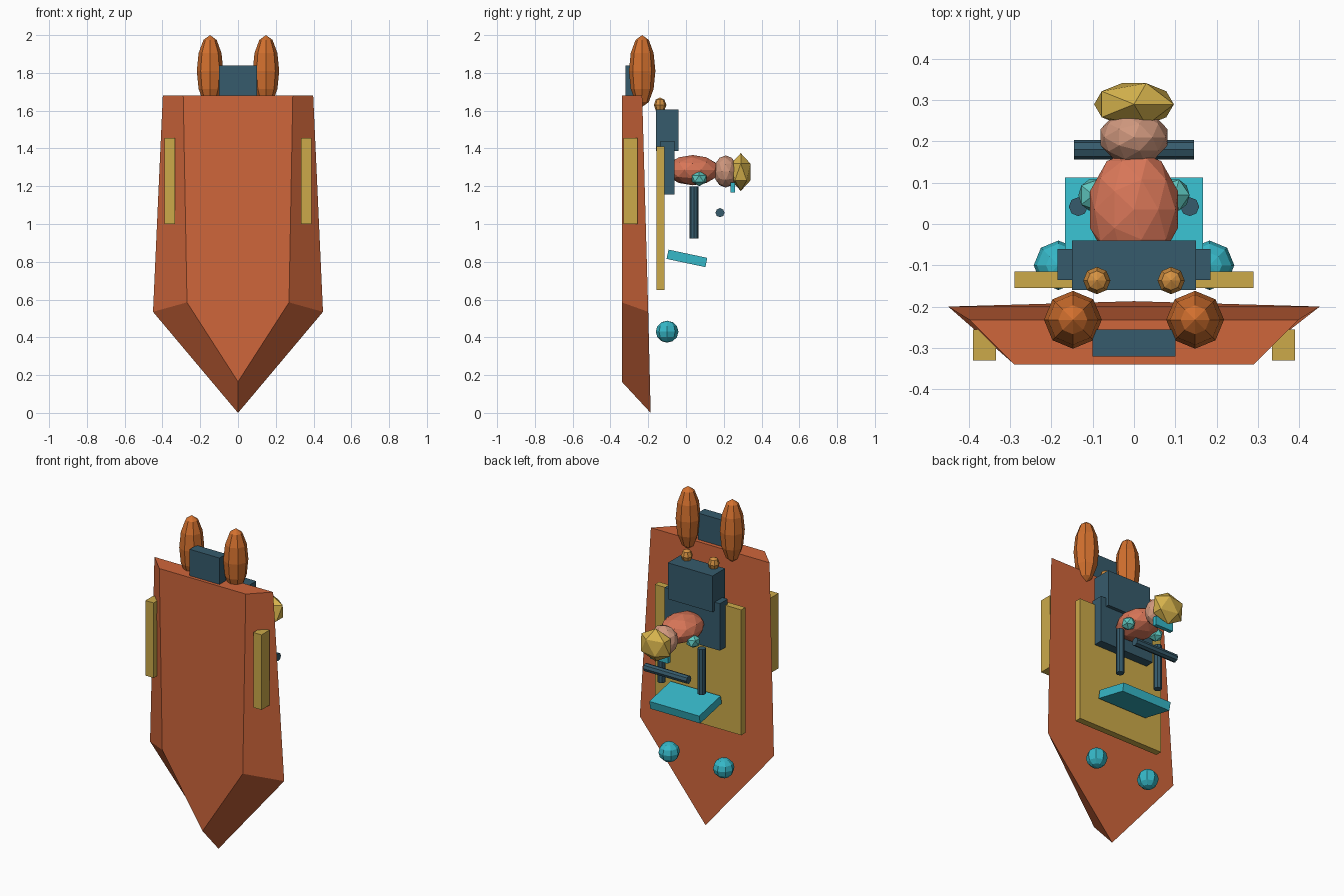
import bpy, bmesh
from math import radians

cube = bpy.data.objects.get("Cube")
if cube:
    bpy.data.objects.remove(cube, do_unlink=True)


def material(name, *rgb):
    lin = [((c / 255 + 0.055) / 1.055) ** 2.4 for c in rgb] + [1]
    m = bpy.data.materials.new(name)
    m.use_nodes = True
    m.diffuse_color = lin
    m.node_tree.nodes["Principled BSDF"].inputs["Base Color"].default_value = lin
    return m


HULL = material("hull rust", 207, 102, 59)
SLATE = material("slate blue", 54, 91, 108)
BRASS = material("brass yellow", 204, 170, 74)
TEAL = material("teal", 54, 184, 200)
ORANGE = material("pod orange", 210, 112, 46)
AMBER = material("knob amber", 212, 145, 65)
CORAL = material("coral", 216, 118, 88)
SKIN = material("skin", 208, 152, 126)
AQUA = material("pale aqua", 95, 200, 192)
GOLD = material("helmet gold", 218, 182, 78)


def finish(name, mat, bm, loc=(0, 0, 0), scale=(1, 1, 1), rot=(0, 0, 0)):
    me = bpy.data.meshes.new(name)
    bmesh.ops.recalc_face_normals(bm, faces=bm.faces)
    bm.to_mesh(me)
    bm.free()
    me.materials.append(mat)
    ob = bpy.data.objects.new(name, me)
    ob.location, ob.scale = loc, scale
    ob.rotation_euler = [radians(a) for a in rot]
    bpy.context.collection.objects.link(ob)
    return ob


def box(name, mat, loc, size, rot=(0, 0, 0)):
    bm = bmesh.new()
    bmesh.ops.create_cube(bm, size=1)
    return finish(name, mat, bm, loc, size, rot)


def ball(name, mat, loc, radii, rings=6):
    bm = bmesh.new()
    bmesh.ops.create_uvsphere(bm, u_segments=8, v_segments=rings, radius=1)
    return finish(name, mat, bm, loc, radii)


def gem(name, mat, loc, radii, detail=1):
    bm = bmesh.new()
    bmesh.ops.create_icosphere(bm, subdivisions=detail, radius=1)
    return finish(name, mat, bm, loc, radii)


def rod(name, mat, loc, radius, length, rot=(0, 0, 0)):
    bm = bmesh.new()
    bmesh.ops.create_cone(bm, cap_ends=True, segments=8, radius1=radius,
                          radius2=radius, depth=length)
    return finish(name, mat, bm, loc, rot=rot)


# Hull: matching keel and deck outlines joined by sloping sides
def outline(bm, stern, shoulder, tip):
    pts = [(-stern[0], *stern[1:]), (-shoulder[0], *shoulder[1:]), (0, *tip),
           shoulder, stern]
    return [bm.verts.new(p) for p in pts]


bm = bmesh.new()
keel = outline(bm, (0.29, -0.34, 1.68), (0.27, -0.34, 0.585), (-0.34, 0.165))
deck = outline(bm, (0.398, -0.232, 1.68), (0.45, -0.2, 0.535), (-0.187, 0))
bm.faces.new(keel)
for i in range(5):
    j = (i + 1) % 5
    bm.faces.new((keel[i], keel[j], deck[j], deck[i]))
bm.faces.new((deck[0], deck[1], deck[3], deck[4]))
bm.faces.new(deck[1:4])
finish("hull", HULL, bm)

# Stern block, deck plate and seat
box("engine_block", SLATE, (0, -0.288, 1.74), (0.2, 0.065, 0.2))
box("deck_plate", BRASS, (0, -0.135, 1.03), (0.58, 0.04, 0.76))
box("seat_base", SLATE, (0, -0.098, 1.298), (0.37, 0.075, 0.285))
box("seat_back", SLATE, (0, -0.1, 1.497), (0.3, 0.12, 0.22))

# Controls
box("windscreen", TEAL, (0, 0.005, 0.818), (0.335, 0.21, 0.05), (-12, 0, 0))
rod("handlebar", SLATE, (0, 0.18, 1.06), 0.024, 0.29, (0, 90, 0))

# Pilot
gem("pilot_body", CORAL, (0, 0.035, 1.285), (0.112, 0.145, 0.08), 2)
gem("pilot_head", SKIN, (0, 0.21, 1.278), (0.085, 0.065, 0.085), 2)
gem("pilot_helmet", GOLD, (0, 0.29, 1.275), (0.108, 0.06, 0.1))
box("goggles", TEAL, (0, 0.248, 1.193), (0.12, 0.024, 0.055))

# Paired parts
for side, s in (("left", 1), ("right", -1)):
    ball(side + "_engine_pod", ORANGE, (s * 0.148, -0.232, 1.81), (0.07, 0.07, 0.19))
    ball(side + "_seat_knob", AMBER, (s * 0.09, -0.137, 1.63), (0.033, 0.033, 0.04), 4)
    ball(side + "_bow_light", TEAL, (s * 0.183, -0.1, 0.43), (0.06, 0.06, 0.058))
    box(side + "_side_plate", BRASS, (s * 0.362, -0.293, 1.228), (0.055, 0.075, 0.455))
    gem(side + "_shoulder", AQUA, (s * 0.098, 0.07, 1.24), (0.041, 0.044, 0.04))
    rod(side + "_arm", SLATE, (s * 0.135, 0.042, 1.06), 0.023, 0.275)
